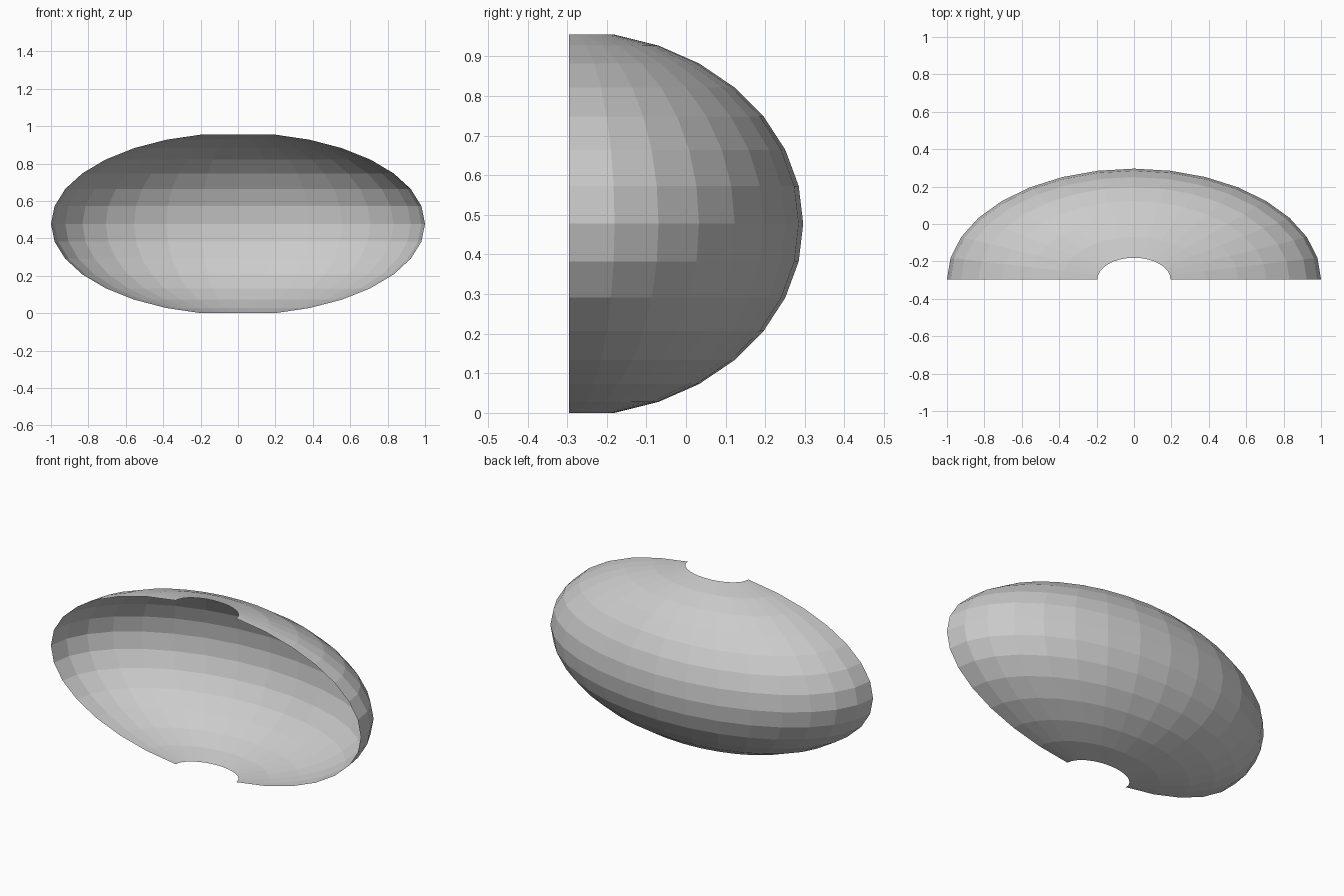
import bpy, bmesh, math
from mathutils import Matrix, Vector

if "Cube" in bpy.data.objects:
    bpy.data.objects.remove(bpy.data.objects["Cube"])

DEPTH = 0.592                              # front opening to back wall
HALF_H = 0.487                             # vertical radius before poles are opened
RIM_Z = HALF_H * math.cos(math.pi / 16)    # height of the pole-hole rims

bm = bmesh.new()
bmesh.ops.create_uvsphere(bm, u_segments=32, v_segments=16, radius=1)

# Remove the front half and both polar caps, leaving an open half shell
gone = [v for v in bm.verts if v.co.y < -1e-4 or abs(v.co.z) > 0.99]
bmesh.ops.delete(bm, geom=gone, context='VERTS')

# Squash to the ellipsoid, stand on the ground and centre front to back
bmesh.ops.scale(bm, vec=Vector((1, DEPTH, HALF_H)), verts=bm.verts)
bmesh.ops.translate(bm, vec=Vector((0, -DEPTH / 2, RIM_Z)), verts=bm.verts)

mesh = bpy.data.meshes.new("half_shell")
bm.to_mesh(mesh)
bm.free()
shell = bpy.data.objects.new("half_shell", mesh)
bpy.context.collection.objects.link(shell)
